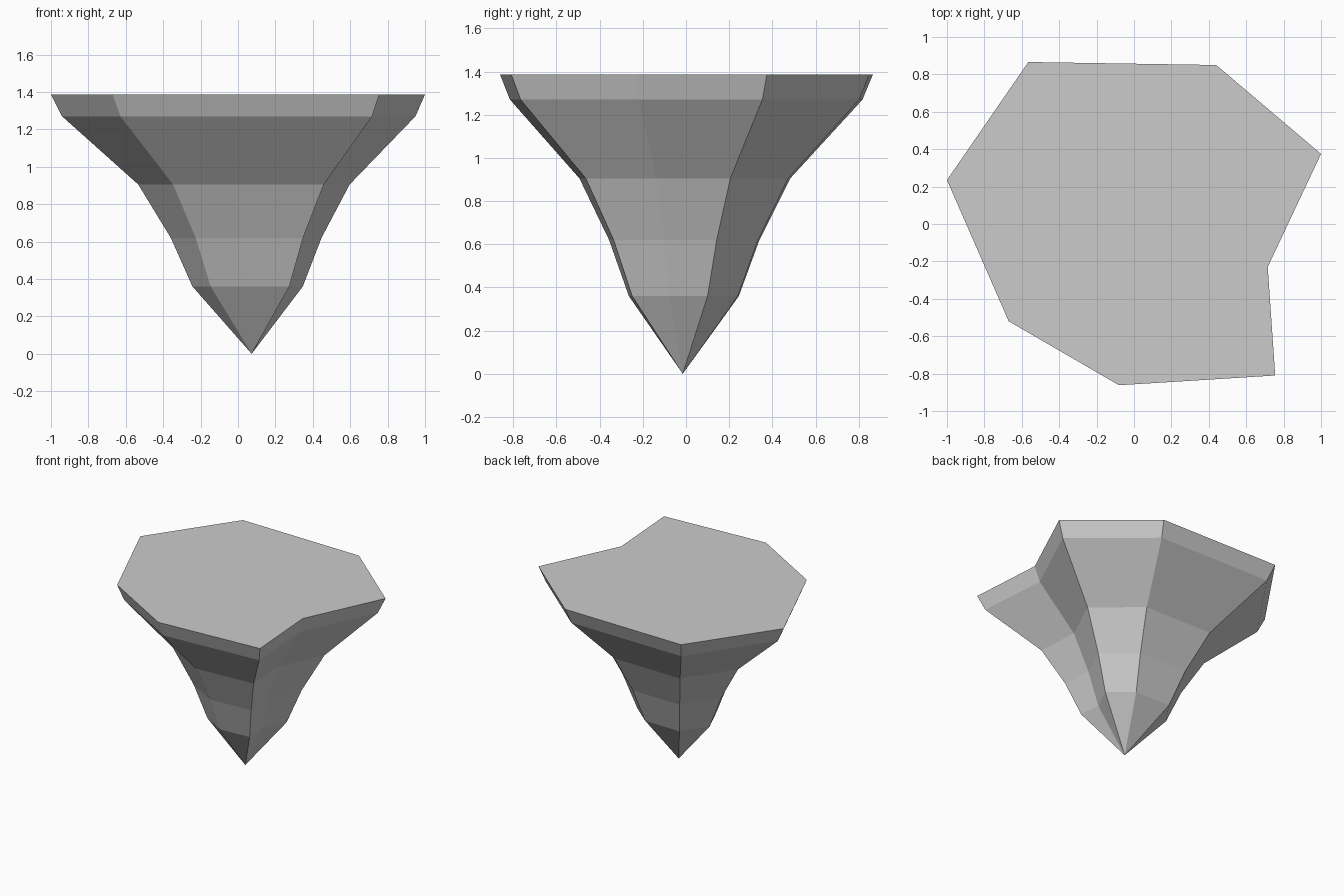
import bpy, bmesh

if "Cube" in bpy.data.objects:
    bpy.data.objects.remove(bpy.data.objects["Cube"])

# Plan outline of the flat top, counter-clockwise
outline = [(-0.565, 0.866), (-1.0, 0.235), (-0.67, -0.52), (-0.08, -0.862),
           (0.755, -0.81), (0.715, -0.23), (1.0, 0.375), (0.44, 0.85)]

# Flared profile: height and scale of the outline about the tip
tip = (0.073, -0.015)
profile = [(0.36, 0.295), (0.62, 0.403), (0.905, 0.565), (1.27, 0.945), (1.387, 1.0)]


def ring(bm, z, s):
    return [bm.verts.new((tip[0] + (x - tip[0]) * s, tip[1] + (y - tip[1]) * s, z))
            for x, y in outline]


bm = bmesh.new()
apex = bm.verts.new((*tip, 0))
rings = [ring(bm, z, s) for z, s in profile]
n = len(outline)

# Pointed base
for i in range(n):
    bm.faces.new((apex, rings[0][(i + 1) % n], rings[0][i]))

# Flared sides
for low, high in zip(rings, rings[1:]):
    for i in range(n):
        j = (i + 1) % n
        bm.faces.new((low[i], low[j], high[j], high[i]))

# Flat top
bm.faces.new(rings[-1])
bmesh.ops.recalc_face_normals(bm, faces=bm.faces)

mesh = bpy.data.meshes.new("floating_rock")
bm.to_mesh(mesh)
bm.free()
bpy.context.collection.objects.link(bpy.data.objects.new("floating_rock", mesh))
